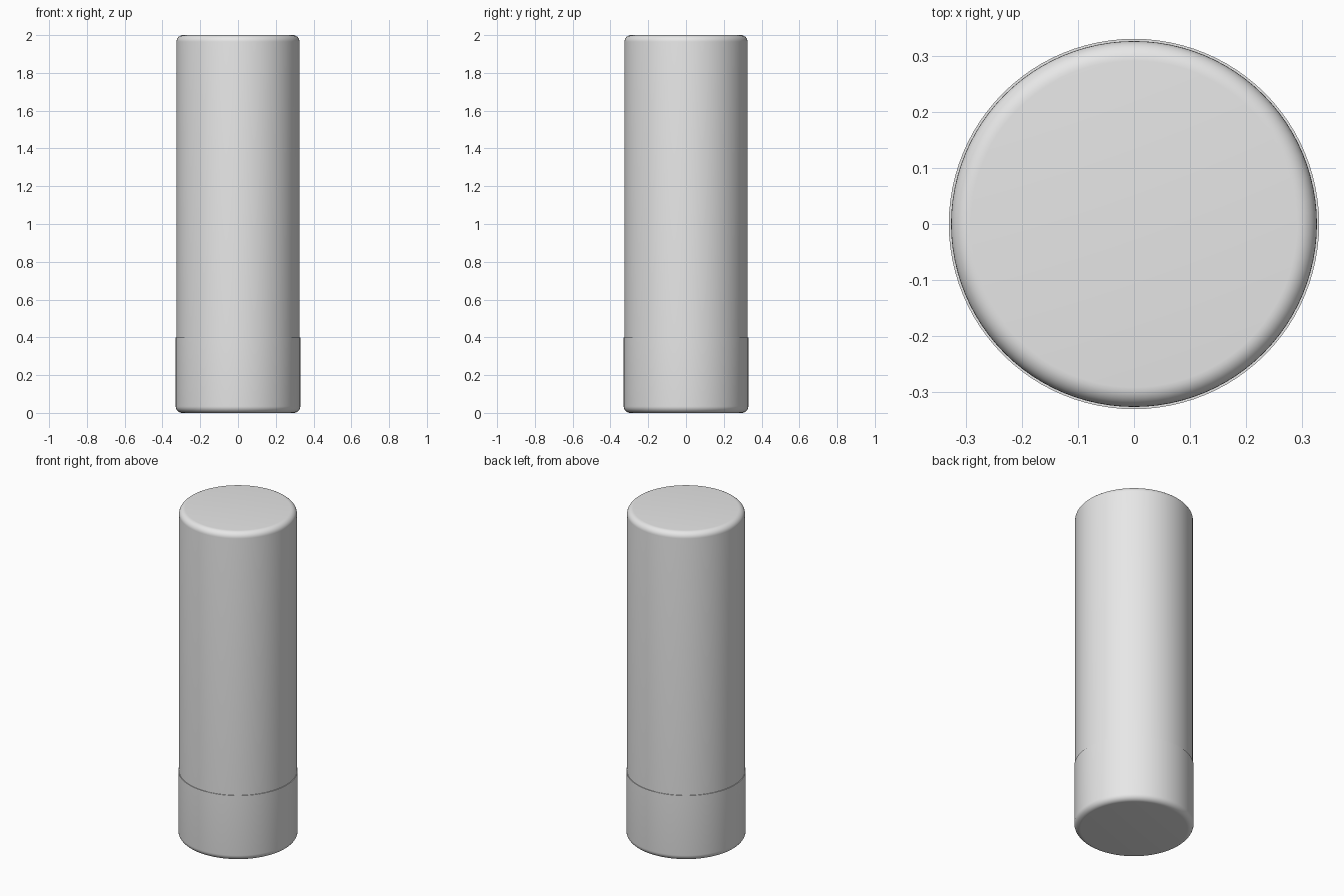
import bpy
import bmesh
import math

cube = bpy.data.objects.get("Cube")
if cube:
    bpy.data.objects.remove(cube, do_unlink=True)

SEGMENTS = 96

grey = bpy.data.materials.new("light grey")
grey.use_nodes = True
colour = (0.8, 0.8, 0.8, 1.0)
grey.diffuse_color = colour
grey.node_tree.nodes["Principled BSDF"].inputs["Base Color"].default_value = colour


def rounded_cylinder(name, radius, bottom, top, rounded_z, fillet):
    """Upright cylinder whose rim at height rounded_z has a smooth fillet."""
    bm = bmesh.new()
    bmesh.ops.create_cone(bm, cap_ends=True, segments=SEGMENTS,
                          radius1=radius, radius2=radius, depth=top - bottom)
    bmesh.ops.translate(bm, verts=bm.verts, vec=(0, 0, (top + bottom) / 2))
    rim = [e for e in bm.edges
           if all(abs(v.co.z - rounded_z) < 1e-4 for v in e.verts)]
    bmesh.ops.bevel(bm, geom=rim, offset=fillet, segments=8,
                    profile=0.5, affect='EDGES')
    mesh = bpy.data.meshes.new(name)
    bm.to_mesh(mesh)
    bm.free()
    mesh.materials.append(grey)
    obj = bpy.data.objects.new(name, mesh)
    bpy.context.collection.objects.link(obj)
    bpy.ops.object.select_all(action='DESELECT')
    obj.select_set(True)
    bpy.context.view_layer.objects.active = obj
    bpy.ops.object.shade_smooth_by_angle(angle=math.radians(30))
    return obj


# Slightly wider base with a rounded lower rim
rounded_cylinder("base", 0.33, 0.0, 0.4, 0.0, 0.035)

# Tall cap resting on the base, rounded at the top
rounded_cylinder("cap", 0.326, 0.4, 2.0, 2.0, 0.035)
